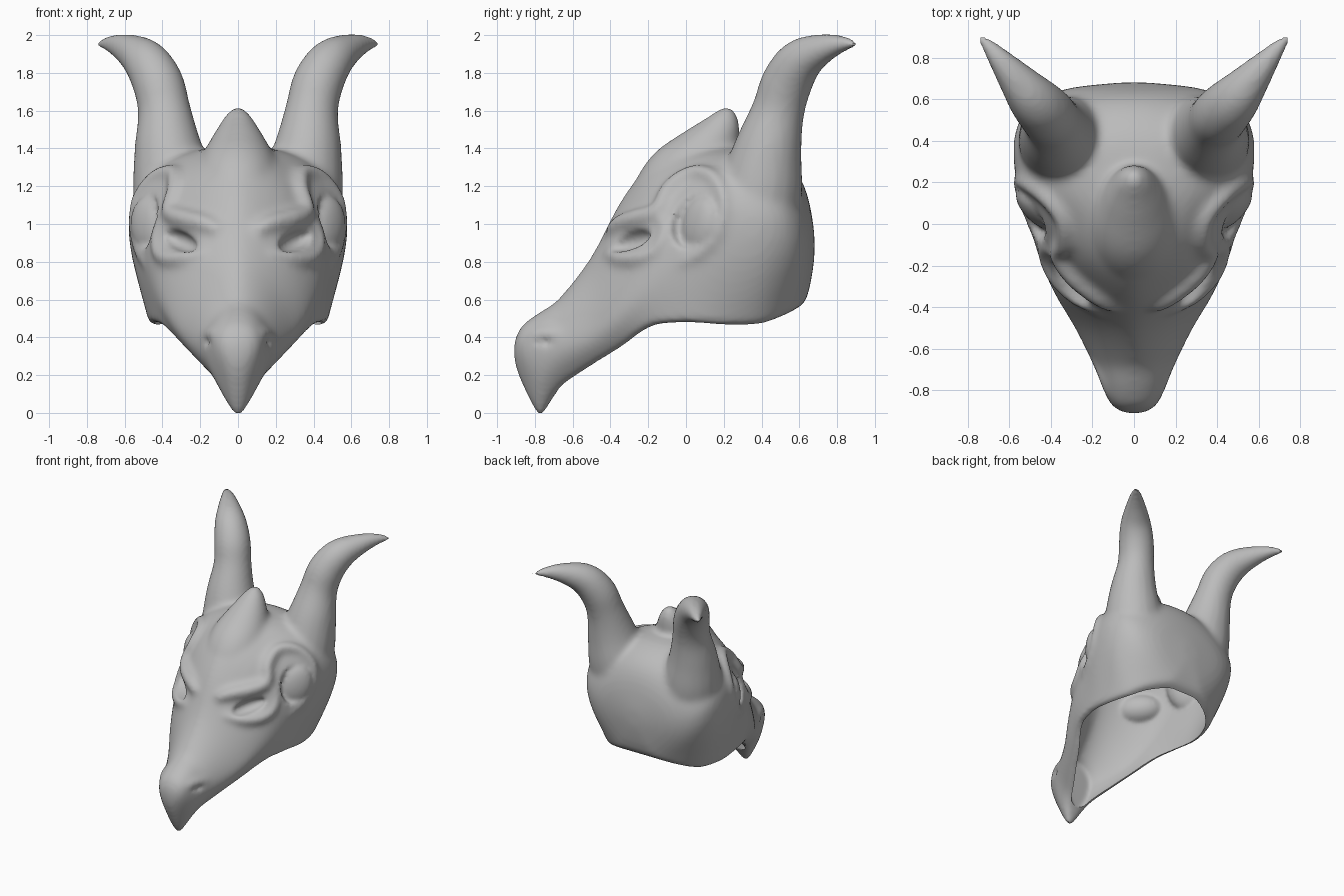
import bpy, bmesh, math
from mathutils import Vector, Matrix
from mathutils.bvhtree import BVHTree

if "Cube" in bpy.data.objects:
    bpy.data.objects.remove(bpy.data.objects["Cube"])

bone = bpy.data.materials.new("bone_grey")
bone.use_nodes = True
colour = (0.5, 0.5, 0.5, 1)
bone.diffuse_color = colour
bone.node_tree.nodes["Principled BSDF"].inputs["Base Color"].default_value = colour


def smooth_path(keys, steps=5):
    """Catmull-Rom through tuples of any length."""
    k = [Vector(p) for p in keys]
    k = [k[0] * 2 - k[1]] + k + [k[-1] * 2 - k[-2]]
    out = []
    for a, b, c, d in zip(k, k[1:], k[2:], k[3:]):
        for i in range(steps):
            t = i / steps
            out.append(0.5 * (b * 2 + (c - a) * t + (a * 2 - b * 5 + c * 4 - d) * t**2
                              + (b * 3 - a - c * 3 + d) * t**3))
    return out + [k[-2]]


def loft(name, rings):
    bm = bmesh.new()
    loops = [[bm.verts.new(p) for p in ring] for ring in rings]
    n = len(loops[0])
    for a, b in zip(loops, loops[1:]):
        for i in range(n):
            bm.faces.new((a[i], a[(i + 1) % n], b[(i + 1) % n], b[i]))
    bm.faces.new(loops[0])
    bm.faces.new(loops[-1])
    bmesh.ops.recalc_face_normals(bm, faces=bm.faces)
    return to_object(name, bm)


def to_object(name, bm):
    mesh = bpy.data.meshes.new(name)
    bm.to_mesh(mesh)
    bm.free()
    mesh.materials.append(bone)
    ob = bpy.data.objects.new(name, mesh)
    bpy.context.collection.objects.link(ob)
    return ob


def tube(name, keys, sides=16, side=1):
    """Tapered tube through (x, y, z, radius) keys."""
    pts = smooth_path(keys)
    rings = []
    for i, p in enumerate(pts):
        d = (pts[min(i + 1, len(pts) - 1)] - pts[max(i - 1, 0)]).to_3d()
        turn = Vector((0, 0, 1)).rotation_difference(d.normalized())
        ring = []
        for j in range(sides):
            a = math.tau * j / sides
            v = p.to_3d() + turn @ Vector((math.cos(a), math.sin(a), 0)) * p[3]
            ring.append((v.x * side, v.y, v.z))
        rings.append(ring)
    return loft(name, rings)


def ellipsoid(name, centre, normal, size, side, roll=0):
    """Size is (length, height, depth); depth lies along the normal."""
    z = Vector(normal).normalized()
    x = Vector((0, 0, 1)).cross(z).normalized()
    rot = Matrix((x, z.cross(x), z)).transposed().to_4x4() @ Matrix.Rotation(roll, 4, 'Z')
    m = Matrix.Translation(centre) @ rot @ Matrix.Diagonal((*size, 1))
    bm = bmesh.new()
    bmesh.ops.create_uvsphere(bm, u_segments=24, v_segments=14, radius=1)
    bmesh.ops.transform(bm, matrix=Matrix.Diagonal((side, 1, 1, 1)) @ m, verts=bm.verts)
    bmesh.ops.recalc_face_normals(bm, faces=bm.faces)
    return to_object(name, bm)


def arch_ring(s):
    """Arched cross-section: y, bottom z, bottom x, widest z, widest x, top z, roundness."""
    y, zb, xb, zm, xm, zt, e = s
    half = [(xb * i / 3, zb) for i in range(1, 3)]
    for i in range(6):
        t = i / 6
        half.append((xb + (xm - xb) * math.sin(t * math.pi / 2), zb + (zm - zb) * t))
    for i in range(10):
        a = i / 10 * math.pi / 2
        half.append((xm * math.cos(a) ** (2 / e), zm + (zt - zm) * math.sin(a) ** (2 / e)))
    right = [(0, zb)] + half + [(0, zt)]
    return [(x, y, z) for x, z in right] + [(-x, y, z) for x, z in reversed(half)]


def join(obs, name):
    bm = bmesh.new()
    for ob in obs:
        bm.from_mesh(ob.data)
        bpy.data.objects.remove(ob)
    return to_object(name, bm)


def modify(ob, kind, **settings):
    mod = ob.modifiers.new(kind.lower(), kind)
    for k, v in settings.items():
        setattr(mod, k, v)
    mesh = bpy.data.meshes.new_from_object(
        ob.evaluated_get(bpy.context.evaluated_depsgraph_get()))
    ob.modifiers.clear()
    ob.data = mesh


def combine(ob, other, operation):
    modify(ob, 'BOOLEAN', object=other, operation=operation, solver='MANIFOLD')
    bpy.data.objects.remove(other)


# Skull stations from beak to back of head
stations = [
    (-0.91, 0.27, 0.02, 0.33, 0.05, 0.38, 2),
    (-0.87, 0.16, 0.03, 0.36, 0.11, 0.46, 2.2),
    (-0.78, -0.015, 0.02, 0.36, 0.155, 0.53, 2),
    (-0.73, 0.04, 0.04, 0.35, 0.175, 0.56, 1.9),
    (-0.66, 0.14, 0.09, 0.36, 0.205, 0.62, 1.7),
    (-0.50, 0.25, 0.19, 0.42, 0.285, 0.83, 1.6),
    (-0.34, 0.35, 0.29, 0.55, 0.38, 1.13, 1.6),
    (-0.18, 0.46, 0.41, 0.70, 0.45, 1.32, 1.8),
    (0.02, 0.48, 0.465, 0.88, 0.51, 1.39, 2.1),
    (0.2, 0.465, 0.465, 0.98, 0.565, 1.41, 2.3),
    (0.38, 0.47, 0.42, 1.0, 0.58, 1.40, 2.2),
    (0.50, 0.51, 0.35, 1.0, 0.55, 1.35, 2),
    (0.58, 0.55, 0.25, 0.96, 0.485, 1.28, 1.9),
    (0.63, 0.59, 0.15, 0.93, 0.39, 1.19, 1.9),
    (0.66, 0.69, 0.09, 0.91, 0.27, 1.08, 2),
    (0.68, 0.82, 0.03, 0.88, 0.07, 0.95, 2),
]
skull = loft("skull", [arch_ring(s) for s in smooth_path(stations, 4)])
bm = bmesh.new()
bm.from_mesh(skull.data)
surface = BVHTree.FromBMesh(bm)
bm.free()


def on_skull(y, z):
    hit = surface.ray_cast(Vector((2, y, z)), Vector((-1, 0, 0)))[0]
    return hit if hit else Vector((0, y, z))


def ridge(name, path, side):
    keys = [(*on_skull(y, z), r) for y, z, r in path]
    return tube(name, keys, 10, side)


# Horns, forehead crest and raised ridges
horn = [(0.31, 0.37, 1.0, 0.225), (0.34, 0.40, 1.2, 0.22), (0.37, 0.435, 1.4, 0.182),
        (0.39, 0.488, 1.6, 0.142), (0.425, 0.535, 1.75, 0.137), (0.495, 0.61, 1.865, 0.12),
        (0.595, 0.73, 1.93, 0.08), (0.69, 0.845, 1.955, 0.042), (0.765, 0.925, 1.945, 0.012)]
crest = [(0, -0.24, 0.92, 0.13), (0, -0.15, 1.04, 0.19), (0, -0.04, 1.18, 0.225),
         (0, 0.06, 1.30, 0.21), (0, 0.14, 1.42, 0.155), (0, 0.19, 1.51, 0.105),
         (0, 0.212, 1.57, 0.07), (0, 0.222, 1.62, 0.025)]
brow = [(-0.41, 0.96, 0.03), (-0.35, 1.0, 0.05), (-0.25, 1.03, 0.055),
        (-0.15, 1.07, 0.045), (-0.09, 1.19, 0.045), (0.03, 1.27, 0.045),
        (0.14, 1.25, 0.04), (0.20, 1.13, 0.03), (0.18, 0.98, 0.025),
        (0.09, 0.86, 0.025), (-0.03, 0.79, 0.015)]
lid = [(-0.43, 0.85, 0.015), (-0.36, 0.82, 0.035), (-0.26, 0.82, 0.04), (-0.17, 0.86, 0.03),
       (-0.12, 0.95, 0.025), (-0.13, 1.03, 0.02)]
nostril_ridge = [(-0.83, 0.41, 0.015), (-0.75, 0.43, 0.02), (-0.66, 0.41, 0.01)]
parts = [skull, tube("crest", crest, 24)]
for side in (1, -1):
    parts.append(tube("horn", horn, 18, side))
    for path in (brow, lid, nostril_ridge):
        parts.append(ridge("ridge", path, side))
mask = join(parts, "horned_mask")
modify(mask, 'REMESH', mode='VOXEL', voxel_size=0.016)
modify(mask, 'SMOOTH', factor=0.5, iterations=16)

# Eye sockets, eye surfaces and nostrils
eye_dir = Vector((0.72, -0.68, 0.08))
eye_pos, slit_pos, nostril_pos = on_skull(0.05, 1.04), on_skull(-0.3, 0.91), on_skull(-0.75, 0.375)
slit_dir = Vector((0.75, -0.6, 0.25))
for side in (1, -1):
    combine(mask, ellipsoid("socket", eye_pos + eye_dir * 0.03, eye_dir,
                            (0.13, 0.18, 0.085), side, -0.3), 'DIFFERENCE')
    combine(mask, ellipsoid("eye", eye_pos - eye_dir * 0.035 - Vector((0, 0, 0.04)), eye_dir,
                            (0.12, 0.15, 0.055), side, -0.3), 'UNION')
    combine(mask, ellipsoid("slit", slit_pos + slit_dir * 0.01, slit_dir,
                            (0.145, 0.052, 0.07), side, 0.25), 'DIFFERENCE')
    combine(mask, ellipsoid("nostril", nostril_pos, (1, -0.4, 0.3),
                            (0.07, 0.02, 0.03), side), 'DIFFERENCE')
modify(mask, 'REMESH', mode='VOXEL', voxel_size=0.016)
modify(mask, 'SMOOTH', factor=0.5, iterations=4)

# Hollow interior, open below, with the sockets bulging softly inward
wall = 0.045
inner = [(y * 0.94, zb - 0.03, max(xb - 0.035, 0.006), zm, max(xm - wall, 0.02), zt - wall * 1.6, e)
         for y, zb, xb, zm, xm, zt, e in stations[3:]]
cavity = loft("cavity", [arch_ring(s) for s in smooth_path(inner, 4)])
for side in (1, -1):
    combine(cavity, ellipsoid("socket_back", eye_pos, eye_dir, (0.17, 0.22, 0.11), side), 'DIFFERENCE')
    combine(cavity, ellipsoid("slit_back", slit_pos, slit_dir, (0.19, 0.12, 0.12), side), 'DIFFERENCE')
modify(cavity, 'REMESH', mode='VOXEL', voxel_size=0.016)
modify(cavity, 'SMOOTH', factor=0.5, iterations=8)
combine(mask, cavity, 'DIFFERENCE')

bpy.ops.object.select_all(action='DESELECT')
mask.select_set(True)
bpy.context.view_layer.objects.active = mask
bpy.ops.object.shade_smooth_by_angle(angle=math.radians(40))
